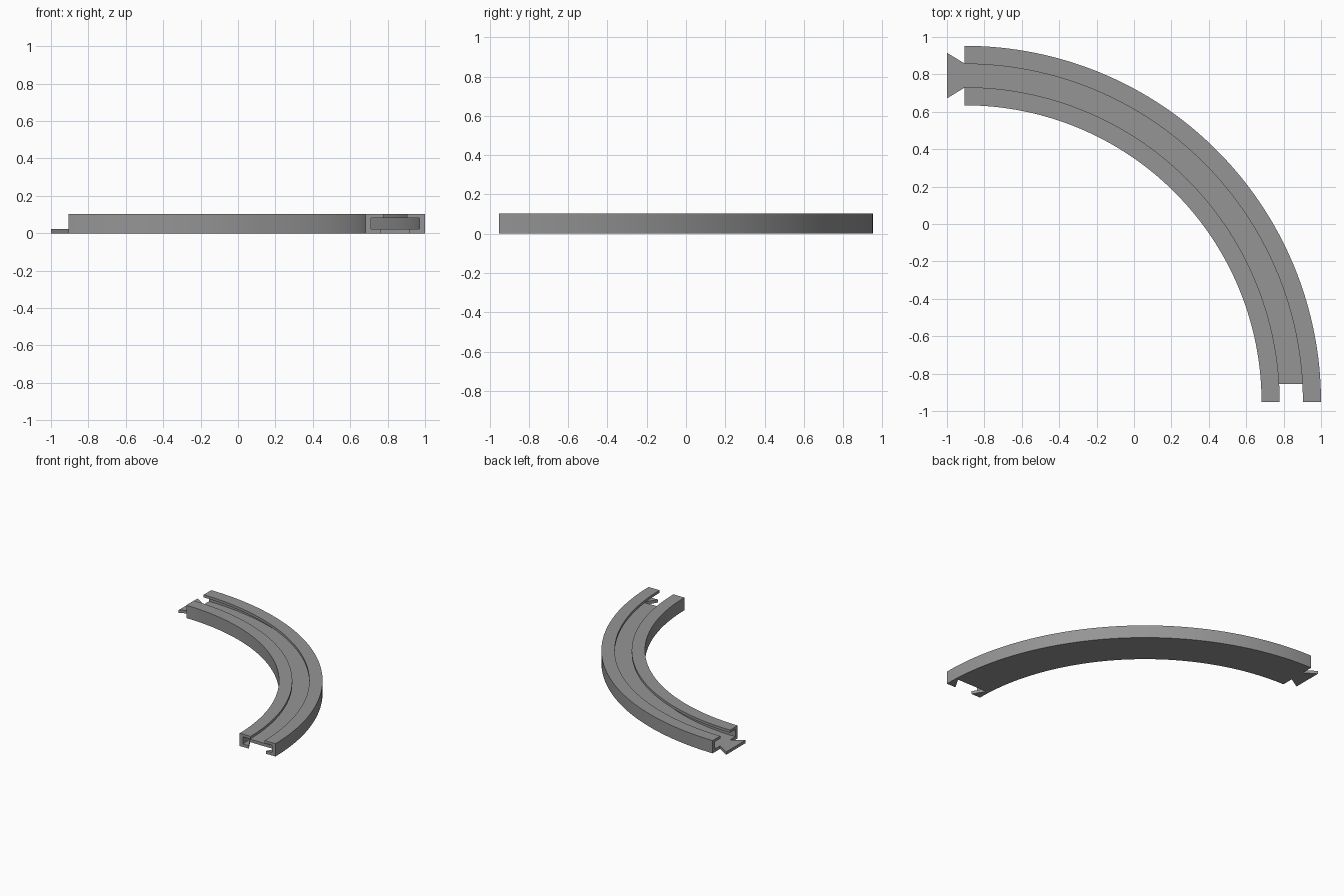
import bpy, bmesh, math

if "Cube" in bpy.data.objects:
    bpy.data.objects.remove(bpy.data.objects["Cube"])

CX, CY = -0.905, -0.9525      # centre of the curve
R_IN, R_OUT = 1.587, 1.905
R_MID = (R_IN + R_OUT) / 2
HEIGHT, FLOOR, LIP = 0.103, 0.024, 0.082
SEGMENTS = 64

grey = bpy.data.materials.new("track grey")
grey.diffuse_color = (0.3, 0.3, 0.3, 1)
grey.use_nodes = True
grey.node_tree.nodes["Principled BSDF"].inputs["Base Color"].default_value = grey.diffuse_color


def add_object(name, bm):
    bmesh.ops.recalc_face_normals(bm, faces=bm.faces)
    mesh = bpy.data.meshes.new(name)
    bm.to_mesh(mesh)
    bm.free()
    mesh.materials.append(grey)
    obj = bpy.data.objects.new(name, mesh)
    bpy.context.collection.objects.link(obj)
    return obj


def add_prism(name, outline, z0, z1):
    bm = bmesh.new()
    face = bm.faces.new([bm.verts.new((x, y, z0)) for x, y in outline])
    up = bmesh.ops.extrude_face_region(bm, geom=[face])["geom"]
    bmesh.ops.translate(bm, vec=(0, 0, z1 - z0),
                        verts=[v for v in up if isinstance(v, bmesh.types.BMVert)])
    return add_object(name, bm)


# Curved track: a T-slot cross-section swept through a quarter turn
half = (R_OUT - R_IN) / 2
SLOT, CAVITY = 0.062, 0.130
right_side = [(half, 0), (half, HEIGHT), (SLOT, HEIGHT), (SLOT, LIP), (CAVITY, LIP), (CAVITY, FLOOR)]
profile = right_side + [(-d, z) for d, z in reversed(right_side)]
bm = bmesh.new()
rings = []
for i in range(SEGMENTS + 1):
    a = math.pi / 2 * i / SEGMENTS
    rings.append([bm.verts.new((CX + (R_MID + d) * math.cos(a), CY + (R_MID + d) * math.sin(a), z))
                  for d, z in profile])
n = len(profile)
for r0, r1 in zip(rings, rings[1:]):
    for j in range(n):
        k = (j + 1) % n
        bm.faces.new((r0[j], r0[k], r1[k], r1[j]))
bm.faces.new(rings[0])
bm.faces.new(rings[-1])
track = add_object("curved_track", bm)

# Dovetail socket cut through the floor at the front end
sx, depth = CX + R_MID, 0.098
narrow, wide = 0.077, 0.135
slope = (wide - narrow) / depth
lead = 0.02
socket = add_prism("socket_cutter", [
    (sx - narrow + slope * lead, CY - lead), (sx + narrow - slope * lead, CY - lead),
    (sx + wide, CY + depth), (sx - wide, CY + depth)], -0.02, FLOOR + 0.012)
socket.hide_render = True
socket.hide_viewport = True
cut = track.modifiers.new("socket", "BOOLEAN")
cut.operation = "DIFFERENCE"
cut.solver = "EXACT"
cut.object = socket
bpy.context.view_layer.objects.active = track
track.select_set(True)
bpy.ops.object.modifier_apply(modifier=cut.name)
bpy.data.objects.remove(socket)
bpy.ops.object.shade_smooth_by_angle(angle=math.radians(30))

# Dovetail tongue at the back left end
ty = CY + R_MID
add_prism("dovetail_tongue", [
    (CX, ty - 0.064), (CX, ty + 0.064), (-1.0, ty + 0.122), (-1.0, ty - 0.122)], 0, FLOOR)
